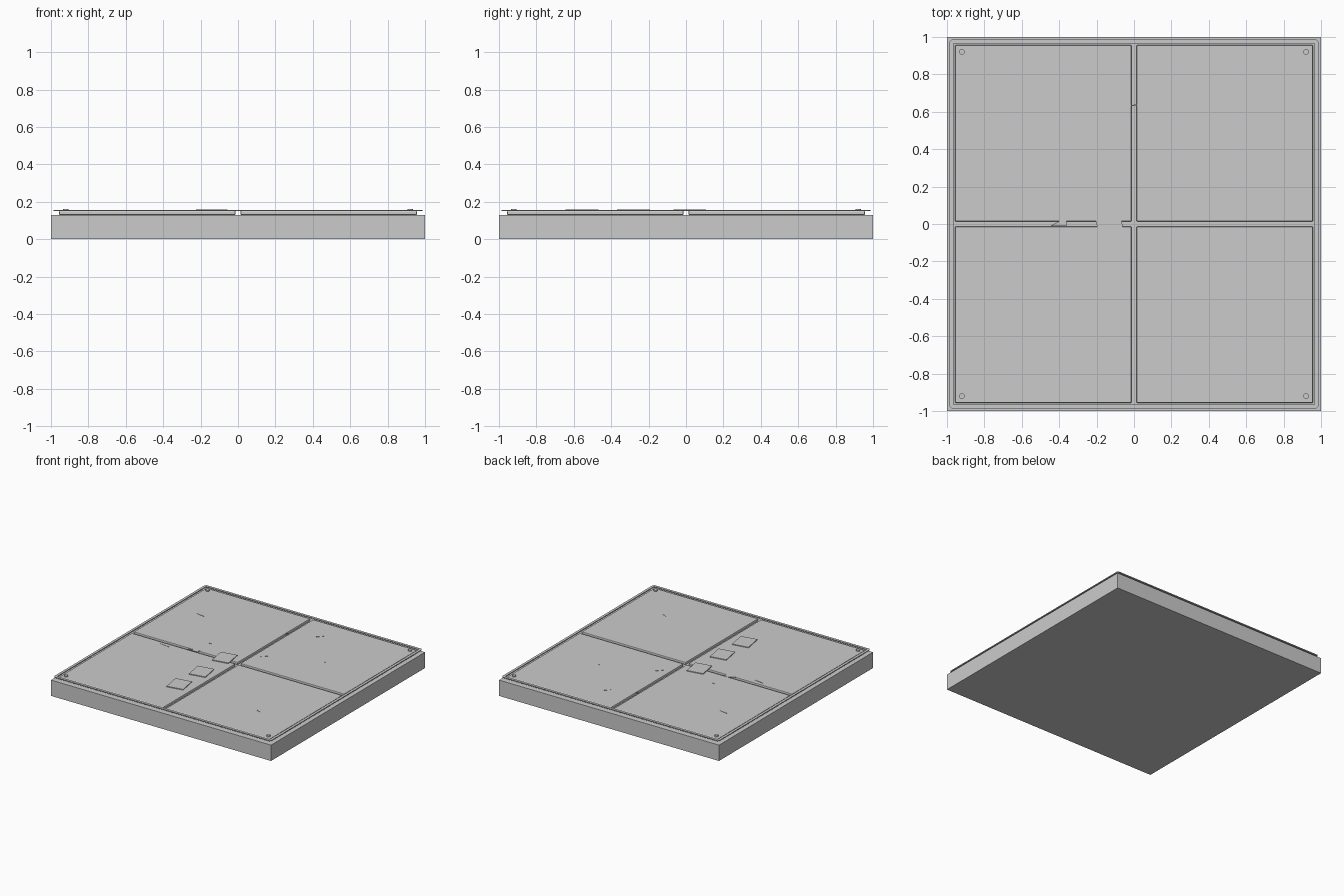
import bpy, bmesh, math

if "Cube" in bpy.data.objects:
    bpy.data.objects.remove(bpy.data.objects["Cube"])

def prism(name, pts, z0, z1):
    bm = bmesh.new()
    f = bm.faces.new([bm.verts.new((x, y, z0)) for x, y in pts])
    top = bmesh.ops.extrude_face_region(bm, geom=[f])["geom"]
    for v in top:
        if isinstance(v, bmesh.types.BMVert):
            v.co.z = z1
    bmesh.ops.recalc_face_normals(bm, faces=bm.faces)
    me = bpy.data.meshes.new(name)
    bm.to_mesh(me)
    bm.free()
    ob = bpy.data.objects.new(name, me)
    bpy.context.collection.objects.link(ob)
    return ob

def rect(x, y, w, h, deg=0):
    c, s = math.cos(math.radians(deg)), math.sin(math.radians(deg))
    return [(x + a*w/2*c - b*h/2*s, y + a*w/2*s + b*h/2*c)
            for a, b in ((-1, -1), (1, -1), (1, 1), (-1, 1))]

def bevel(ob, width, segments=2):
    m = ob.modifiers.new("bevel", "BEVEL")
    m.width, m.segments = width, segments

# Base slab
prism("base_slab", rect(0, 0, 2, 2), 0, 0.13)

# Four paving tiles with softened edges, and a stud in each outer corner
for sx in (-1, 1):
    for sy in (-1, 1):
        bevel(prism("paving_tile", rect(sx*0.485, sy*0.485, 0.944, 0.944), 0.13, 0.152), 0.006)
        bpy.ops.mesh.primitive_cylinder_add(vertices=16, radius=0.015, depth=0.012,
                                            location=(sx*0.92, sy*0.92, 0.156))
        bpy.context.object.name = "corner_stud"

# Thin raised rim: outer and inner chamfered square loops
def chamfered(r, c):
    return [(-r+c, -r), (r-c, -r), (r, -r+c), (r, r-c), (r-c, r), (-r+c, r), (-r, r-c), (-r, -r+c)]

bm = bmesh.new()
loops = [[bm.verts.new((x, y, z)) for x, y in chamfered(r, c)]
         for r, c, z in ((0.987, 0.012, 0.15), (0.987, 0.012, 0.157),
                         (0.966, 0.003, 0.157), (0.966, 0.003, 0.15))]
for k in range(4):
    a, b = loops[k], loops[(k + 1) % 4]
    for i in range(8):
        j = (i + 1) % 8
        bm.faces.new((a[i], a[j], b[j], b[i]))
bmesh.ops.recalc_face_normals(bm, faces=bm.faces)
me = bpy.data.meshes.new("rim")
bm.to_mesh(me)
bm.free()
bpy.context.collection.objects.link(bpy.data.objects.new("rim", me))

# Three loose square plates lying in a row
for x, y in ((-0.135, 0.02), (-0.135, -0.28), (-0.145, -0.555)):
    prism("loose_plate", rect(x, y, 0.135, 0.155, 10), 0.152, 0.158)

# Scrap bridging the seam
prism("seam_scrap", [(-0.45, -0.012), (-0.36, -0.012), (-0.36, 0.02), (-0.39, 0.02)], 0.151, 0.154)

# Tiny slivers scattered over the tiles
for x, y, length, deg in ((-0.72, 0.54, 0.07, -10), (0.22, 0.73, 0.08, 45), (0, 0.635, 0.03, 10),
                          (0.09, 0.215, 0.06, 45), (0.52, 0.39, 0.02, 0), (0.61, -0.6, 0.04, -20),
                          (-0.37, 0.17, 0.02, 0), (-0.63, -0.05, 0.08, -8)):
    prism("sliver", rect(x, y, length, 0.006, deg), 0.151, 0.154)
